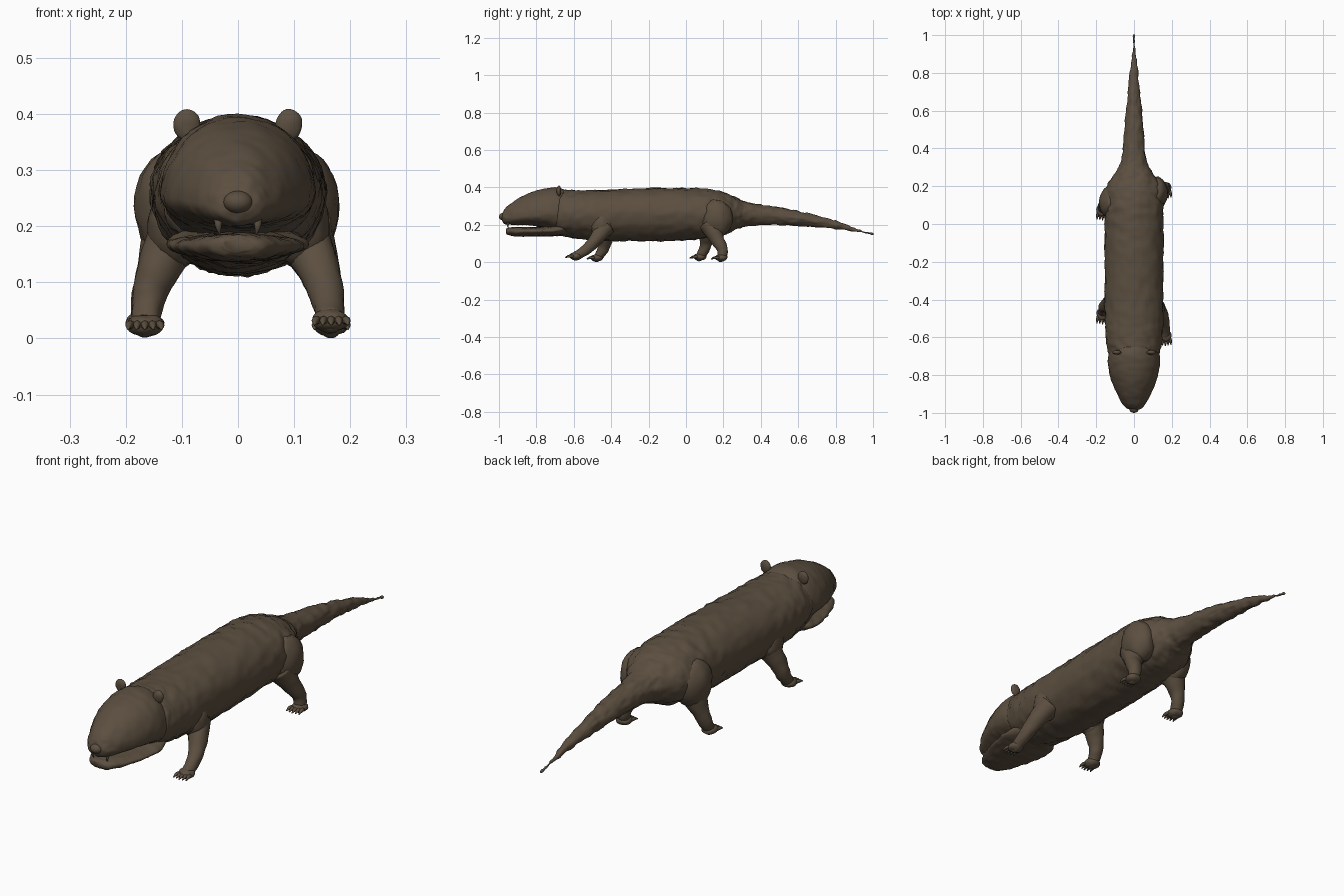
import bpy, bmesh, math
from mathutils import Vector, noise

if "Cube" in bpy.data.objects:
    bpy.data.objects.remove(bpy.data.objects["Cube"])

fur = bpy.data.materials.new("dark_brown_fur")
fur.use_nodes = True
COLOUR = (0.105, 0.077, 0.05, 1)
fur.diffuse_color = COLOUR
fur.node_tree.nodes["Principled BSDF"].inputs["Base Color"].default_value = COLOUR


def finish(name, bm, rough=0.0):
    """Roughen the hide slightly, then make a smooth object."""
    bm.normal_update()
    moves = []
    for v in bm.verts:
        n = noise.noise(v.co * 28) + 0.6 * noise.noise(v.co * 65)
        moves.append(v.normal * n * rough)
    for v, move in zip(bm.verts, moves):
        v.co += move
    bmesh.ops.recalc_face_normals(bm, faces=bm.faces)
    mesh = bpy.data.meshes.new(name)
    bm.to_mesh(mesh)
    bm.free()
    mesh.materials.append(fur)
    mesh.shade_smooth()
    ob = bpy.data.objects.new(name, mesh)
    bpy.context.collection.objects.link(ob)
    return ob


def spline(stations, steps):
    """Smooth curve through stations of any dimension."""
    pts = [stations[0]] + list(stations) + [stations[-1]]
    out = []
    for a, b, c, d in zip(pts, pts[1:], pts[2:], pts[3:]):
        for i in range(steps):
            t = i / steps
            out.append([q + t / 2 * (r - p + t * (2*p - 5*q + 4*r - s + t * (3*(q - r) + s - p)))
                        for p, q, r, s in zip(a, b, c, d)])
    return out + [list(stations[-1])]


def skin(name, rings, rough):
    """Bridge rings of points and cap both ends."""
    bm = bmesh.new()
    loops = [[bm.verts.new(p) for p in ring] for ring in rings]
    for a, b in zip(loops, loops[1:]):
        for i in range(len(a)):
            j = (i + 1) % len(a)
            bm.faces.new((a[i], a[j], b[j], b[i]))
    bm.faces.new(loops[0])
    bm.faces.new(loops[-1])
    return finish(name, bm, rough)


def trunk(name, stations, rough, sides=48, steps=8):
    """Stations along y: y, half width, bottom, widest height, top."""
    rings = []
    for y, w, low, mid, high in spline(stations, steps):
        ring = []
        for i in range(sides):
            a = math.tau * i / sides
            s = math.sin(a)
            ring.append((w * math.cos(a), y, mid + s * (high - mid if s > 0 else mid - low)))
        rings.append(ring)
    return skin(name, rings, rough)


def limb(name, stations, rough=0.0, sides=20, steps=6):
    """Round tube through stations: x, y, z, radius."""
    path = spline(stations, steps)
    rings = []
    for i, (x, y, z, r) in enumerate(path):
        ahead, behind = path[min(i + 1, len(path) - 1)], path[max(i - 1, 0)]
        along = (Vector(ahead[:3]) - Vector(behind[:3])).normalized()
        u = along.cross(Vector((1, 0.1, 0))).normalized()
        v = along.cross(u)
        rings.append([Vector((x, y, z)) + r * (u * math.cos(a) + v * math.sin(a))
                      for a in (math.tau * k / sides for k in range(sides))])
    return skin(name, rings, rough)


def ellipsoid(name, centre, radii, rough=0.0):
    bm = bmesh.new()
    bmesh.ops.create_uvsphere(bm, u_segments=28, v_segments=16, radius=1)
    for v in bm.verts:
        v.co = Vector(centre) + Vector([c * r for c, r in zip(v.co, radii)])
    return finish(name, bm, rough)


# Body and tapering tail
trunk("body_and_tail", [
    (-0.7, 0.11, 0.16, 0.26, 0.35), (-0.68, 0.135, 0.145, 0.26, 0.38),
    (-0.6, 0.15, 0.13, 0.26, 0.385), (-0.45, 0.155, 0.115, 0.26, 0.385),
    (-0.2, 0.155, 0.112, 0.26, 0.395), (0, 0.155, 0.118, 0.26, 0.395),
    (0.12, 0.155, 0.13, 0.26, 0.39), (0.2, 0.145, 0.145, 0.26, 0.375),
    (0.27, 0.1, 0.175, 0.26, 0.345), (0.34, 0.065, 0.195, 0.26, 0.318),
    (0.5, 0.05, 0.198, 0.245, 0.292), (0.65, 0.036, 0.192, 0.227, 0.262),
    (0.8, 0.021, 0.178, 0.2, 0.22), (0.92, 0.007, 0.162, 0.169, 0.177),
    (0.96, 0.003, 0.155, 0.158, 0.161), (1, 0.002, 0.148, 0.15, 0.152)],
    0.006, 56, 10)

# Upper head with a flattened palate
trunk("head", [
    (-0.985, 0.012, 0.225, 0.238, 0.25), (-0.975, 0.04, 0.207, 0.24, 0.277),
    (-0.95, 0.062, 0.2, 0.24, 0.302), (-0.9, 0.09, 0.198, 0.245, 0.338),
    (-0.82, 0.122, 0.195, 0.25, 0.377), (-0.74, 0.137, 0.18, 0.26, 0.396),
    (-0.68, 0.132, 0.16, 0.26, 0.398), (-0.64, 0.11, 0.17, 0.26, 0.38)], 0.003)

# Lower jaw
trunk("lower_jaw", [
    (-0.962, 0.025, 0.152, 0.165, 0.178), (-0.945, 0.055, 0.142, 0.165, 0.187),
    (-0.88, 0.088, 0.138, 0.165, 0.188), (-0.78, 0.118, 0.138, 0.166, 0.188),
    (-0.7, 0.125, 0.14, 0.17, 0.2), (-0.64, 0.1, 0.145, 0.18, 0.22)], 0.004)

ellipsoid("nose", (0, -0.977, 0.243), (0.026, 0.023, 0.02))

# Paired ears and fangs
for side, s in (("left", 1), ("right", -1)):
    ellipsoid(side + "_ear", (s * 0.091, -0.68, 0.381), (0.024, 0.012, 0.028), 0.002)
    limb(side + "_fang", [(s * 0.035, -0.948, 0.22, 0.009),
                          (s * 0.035, -0.953, 0.2, 0.006),
                          (s * 0.032, -0.95, 0.185, 0.001)], sides=10)


def leg(name, side, hip, knee, ankle, foot, thigh):
    """Leg from body to foot; y and z pairs, with five clawed toes."""
    s = side
    limb(name, [(s * 0.11, *hip, thigh), (s * 0.143, *knee, 0.038),
                (s * 0.16, *ankle, 0.029), (s * 0.166, *foot, 0.023),
                (s * 0.168, foot[0] - 0.02, foot[1] - 0.002, 0.012)], 0.003)
    ellipsoid(name + "_paw", (s * 0.166, foot[0], foot[1]), (0.033, 0.034, 0.02), 0.003)
    for i in range(-2, 3):
        x = s * 0.166 + i * 0.012
        y = foot[0] - 0.02 + abs(i) * 0.003
        limb(name + "_toe", [(x, y, foot[1], 0.008), (x + i * 0.002, y - 0.018, foot[1], 0.007),
                             (x + i * 0.003, y - 0.036, foot[1] - 0.007, 0.002)], sides=8, steps=4)


# Striding legs: the two sides differ
leg("left_front_leg", 1, (-0.43, 0.19), (-0.48, 0.125), (-0.53, 0.07), (-0.59, 0.032), 0.05)
leg("right_front_leg", -1, (-0.41, 0.19), (-0.43, 0.12), (-0.445, 0.065), (-0.475, 0.024), 0.05)
leg("left_hind_leg", 1, (0.13, 0.2), (0.165, 0.125), (0.195, 0.07), (0.19, 0.024), 0.06)
leg("right_hind_leg", -1, (0.12, 0.2), (0.11, 0.125), (0.1, 0.075), (0.075, 0.028), 0.06)

# Bulging haunches and shoulders
ellipsoid("left_haunch", (0.115, 0.165, 0.235), (0.066, 0.085, 0.1), 0.005)
ellipsoid("right_haunch", (-0.115, 0.115, 0.235), (0.07, 0.09, 0.1), 0.005)
ellipsoid("left_shoulder", (0.11, -0.45, 0.2), (0.054, 0.065, 0.075), 0.005)
ellipsoid("right_shoulder", (-0.11, -0.42, 0.2), (0.054, 0.065, 0.075), 0.005)
